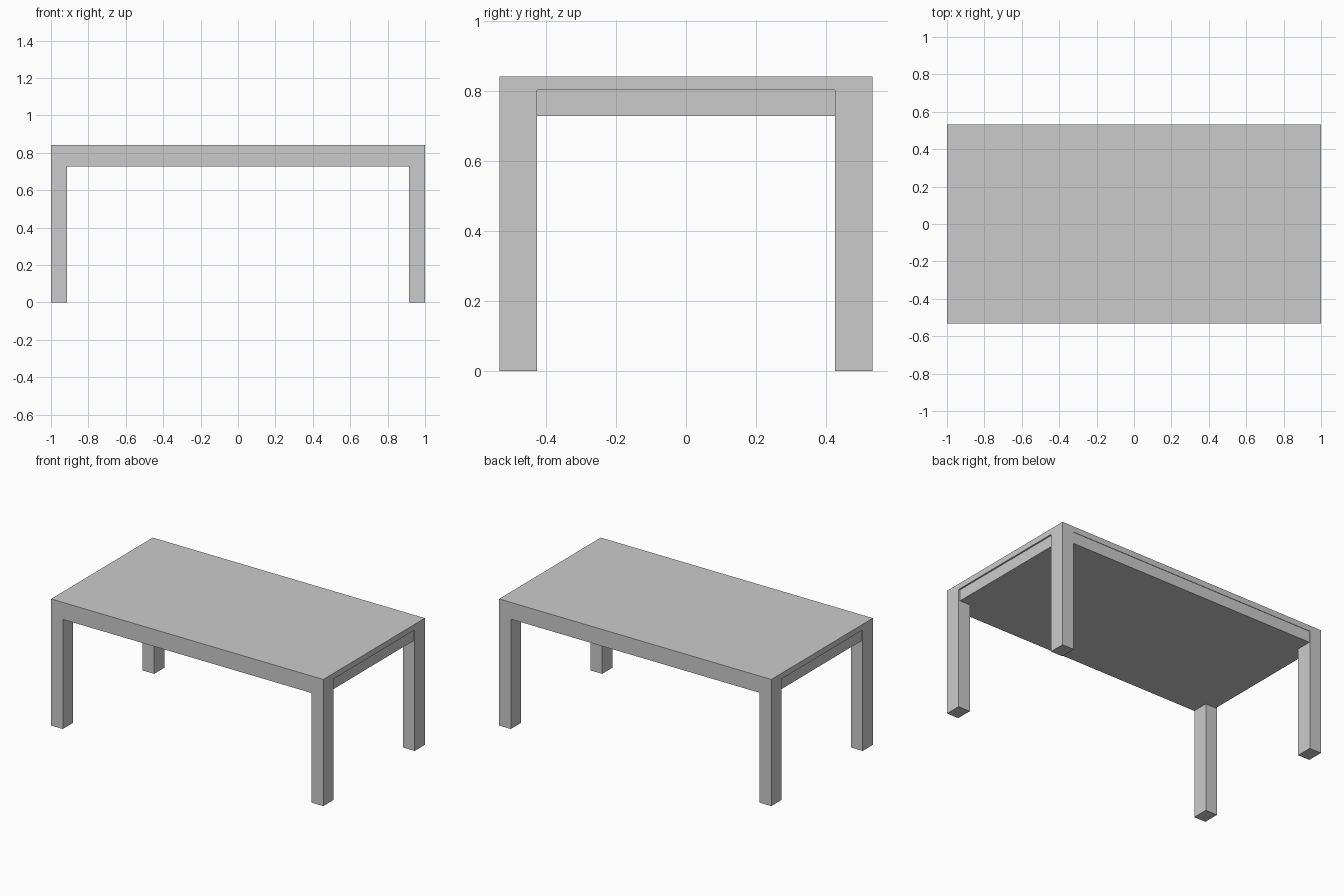
import bpy
import bmesh

if "Cube" in bpy.data.objects:
    bpy.data.objects.remove(bpy.data.objects["Cube"])

X, Y = 1.0, 0.533          # half length and half depth
LEG_X, LEG_Y = 0.086, 0.107
Z_APRON, Z_TOP, HEIGHT = 0.728, 0.803, 0.841


def prism(name, outline, z0, z1):
    """Extrude a flat outline from z0 up to z1."""
    bm = bmesh.new()
    base = bm.faces.new([bm.verts.new((x, y, z0)) for x, y in outline])
    new = bmesh.ops.extrude_face_region(bm, geom=[base], use_keep_orig=True)["geom"]
    verts = [v for v in new if isinstance(v, bmesh.types.BMVert)]
    bmesh.ops.translate(bm, verts=verts, vec=(0, 0, z1 - z0))
    bmesh.ops.recalc_face_normals(bm, faces=bm.faces)
    mesh = bpy.data.meshes.new(name)
    bm.to_mesh(mesh)
    bm.free()
    obj = bpy.data.objects.new(name, mesh)
    bpy.context.collection.objects.link(obj)
    return obj


def rect(x0, x1, y0, y1):
    return [(x0, y0), (x1, y0), (x1, y1), (x0, y1)]


# Thin table top, flush with the outside of the legs
prism("table_top", rect(-X, X, -Y, Y), Z_TOP, HEIGHT)

# Solid apron slab, notched around the legs, slightly inset at ends and back
ex, ix = X - 0.01, X - LEG_X
fy, by, iy = -Y, Y - 0.003, Y - LEG_Y
prism("apron", [(-ix, fy), (ix, fy), (ix, -iy), (ex, -iy), (ex, iy), (ix, iy),
                (ix, by), (-ix, by), (-ix, iy), (-ex, iy), (-ex, -iy), (-ix, -iy)],
      Z_APRON, Z_TOP)

# Four corner legs
for side, sx in (("left", -1), ("right", 1)):
    for end, sy in (("front", -1), ("back", 1)):
        xs = sorted((sx * X, sx * ix))
        ys = sorted((sy * Y, sy * iy))
        prism(f"{end}_{side}_leg", rect(*xs, *ys), 0, Z_TOP)
